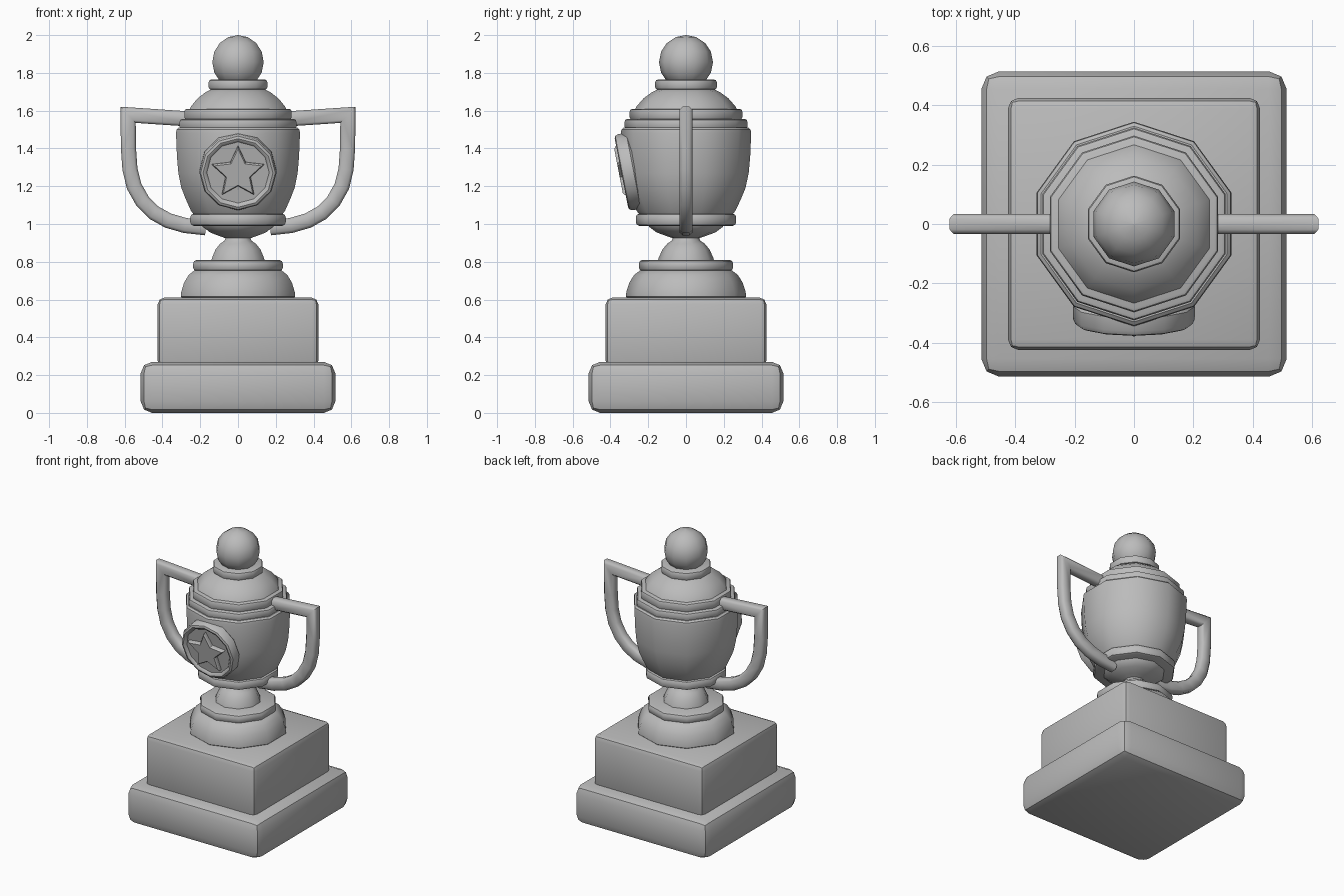
import bpy, bmesh, math
from mathutils import Vector

if "Cube" in bpy.data.objects:
    bpy.data.objects.remove(bpy.data.objects["Cube"])

GREY = (0.5, 0.5, 0.5, 1)
metal = bpy.data.materials.new("grey")
metal.use_nodes = True
metal.diffuse_color = GREY
metal.node_tree.nodes["Principled BSDF"].inputs["Base Color"].default_value = GREY


def finish(name, bm, angle=40):
    bmesh.ops.recalc_face_normals(bm, faces=bm.faces)
    mesh = bpy.data.meshes.new(name)
    bm.to_mesh(mesh)
    bm.free()
    mesh.materials.append(metal)
    obj = bpy.data.objects.new(name, mesh)
    bpy.context.collection.objects.link(obj)
    bpy.ops.object.select_all(action="DESELECT")
    obj.select_set(True)
    bpy.context.view_layer.objects.active = obj
    bpy.ops.object.shade_smooth_by_angle(angle=math.radians(angle))
    return obj


def skin(bm, loops):
    """Bridge closed loops of points and cap both ends."""
    rings = [[bm.verts.new(p) for p in loop] for loop in loops]
    n = len(rings[0])
    for a, b in zip(rings, rings[1:]):
        for i in range(n):
            j = (i + 1) % n
            bm.faces.new((a[i], a[j], b[j], b[i]))
    bm.faces.new(rings[0])
    bm.faces.new(rings[-1])


def circle(r, z, sides):
    turns = [math.tau * i / sides - math.pi / 2 for i in range(sides)]
    return [(r * math.cos(t), r * math.sin(t), z) for t in turns]


def lathe(name, profile, sides=10, angle=40):
    bm = bmesh.new()
    skin(bm, [circle(r, z, sides) for r, z in profile])
    return finish(name, bm, angle)


def band(name, r, low, high, soft=0.014):
    """Ring with softened rims."""
    k = soft * 0.3
    lathe(name, [(r - soft, low), (r - k, low + k), (r, low + soft),
                 (r, high - soft), (r - k, high - k), (r - soft, high)])


def block(name, half, low, high, soft):
    bm = bmesh.new()
    bmesh.ops.create_cube(bm, size=1)
    for v in bm.verts:
        v.co = (v.co.x * 2 * half, v.co.y * 2 * half,
                low + (v.co.z + 0.5) * (high - low))
    bmesh.ops.bevel(bm, geom=bm.edges[:], offset=soft, segments=2,
                    profile=0.5, affect="EDGES")
    finish(name, bm)


# Stepped square base
block("base_block", 0.515, 0, 0.27, 0.06)
block("plinth_block", 0.425, 0.24, 0.61, 0.035)

# Foot and stem
lathe("foot", [(0.30, 0.60), (0.318, 0.615), (0.316, 0.64), (0.30, 0.69),
               (0.275, 0.73), (0.235, 0.76)])
band("foot_ring", 0.25, 0.75, 0.81, 0.02)
lathe("stem", [(0.15, 0.80), (0.145, 0.82), (0.125, 0.865), (0.10, 0.895),
               (0.075, 0.912), (0.07, 0.925), (0.10, 0.935), (0.155, 0.955),
               (0.195, 0.985), (0.205, 1.01)])

# Cup
band("cup_lower_ring", 0.266, 0.99, 1.055, 0.02)
lathe("cup_body", [(0.23, 1.03), (0.262, 1.07), (0.29, 1.13), (0.315, 1.19),
                   (0.332, 1.27), (0.34, 1.36), (0.345, 1.48), (0.342, 1.50),
                   (0.33, 1.51)])
band("cup_rim", 0.325, 1.50, 1.556)

# Lid and finial
band("lid_rim", 0.298, 1.55, 1.61)
lathe("lid_dome", [(0.272, 1.60), (0.262, 1.622), (0.225, 1.665),
                   (0.18, 1.698), (0.13, 1.722)])
band("finial_collar", 0.163, 1.71, 1.765)
steps = [math.pi * (i / 8 - 0.5) for i in range(9)]
lathe("finial_ball", [(max(0.143 * math.cos(t), 0.001), 1.857 + 0.143 * math.sin(t))
                      for t in steps], angle=60)

# Handles, swept along a mitred path
path = [Vector(p) for p in [(0.24, 1.555), (0.582, 1.578), (0.58, 1.40), (0.572, 1.29),
                            (0.55, 1.20), (0.505, 1.12), (0.445, 1.06), (0.37, 1.018),
                            (0.28, 0.992), (0.17, 0.98)]]
section = [(0.04, 0.018), (0.026, 0.034), (-0.026, 0.034), (-0.04, 0.018),
           (-0.04, -0.018), (-0.026, -0.034), (0.026, -0.034), (0.04, -0.018)]
for side, word in ((1, "left"), (-1, "right")):
    loops = []
    for i, p in enumerate(path):
        before = (p - path[max(i - 1, 0)]).normalized()
        after = (path[min(i + 1, len(path) - 1)] - p).normalized()
        along = (before + after).normalized()
        stretch = 1 / along.dot(after if after.length else before)
        across = Vector((-along.y, along.x)) * stretch
        loops.append([(side * (p.x + across.x * u), v, p.y + across.y * u)
                      for u, v in section])
    bm = bmesh.new()
    skin(bm, loops)
    finish(word + "_handle", bm, 50)

# Medallion with raised rim and star, leaning with the cup wall
medal = lathe("medallion", [(0.19, -0.08), (0.205, -0.065), (0.205, -0.02),
                            (0.198, -0.005), (0.185, 0), (0.173, -0.004),
                            (0.165, -0.014)], sides=12)


def star(r, z):
    return [((r if i % 2 == 0 else r * 0.48) * math.sin(math.pi * i / 5),
             (r if i % 2 == 0 else r * 0.48) * math.cos(math.pi * i / 5), z)
            for i in range(10)]


bm = bmesh.new()
skin(bm, [star(0.145, -0.03), star(0.145, 0.004), star(0.132, 0.013)])
emblem = finish("medallion_star", bm, 30)
for part in (medal, emblem):
    part.location = (0, -0.342, 1.27)
    part.rotation_euler.x = math.radians(101)
